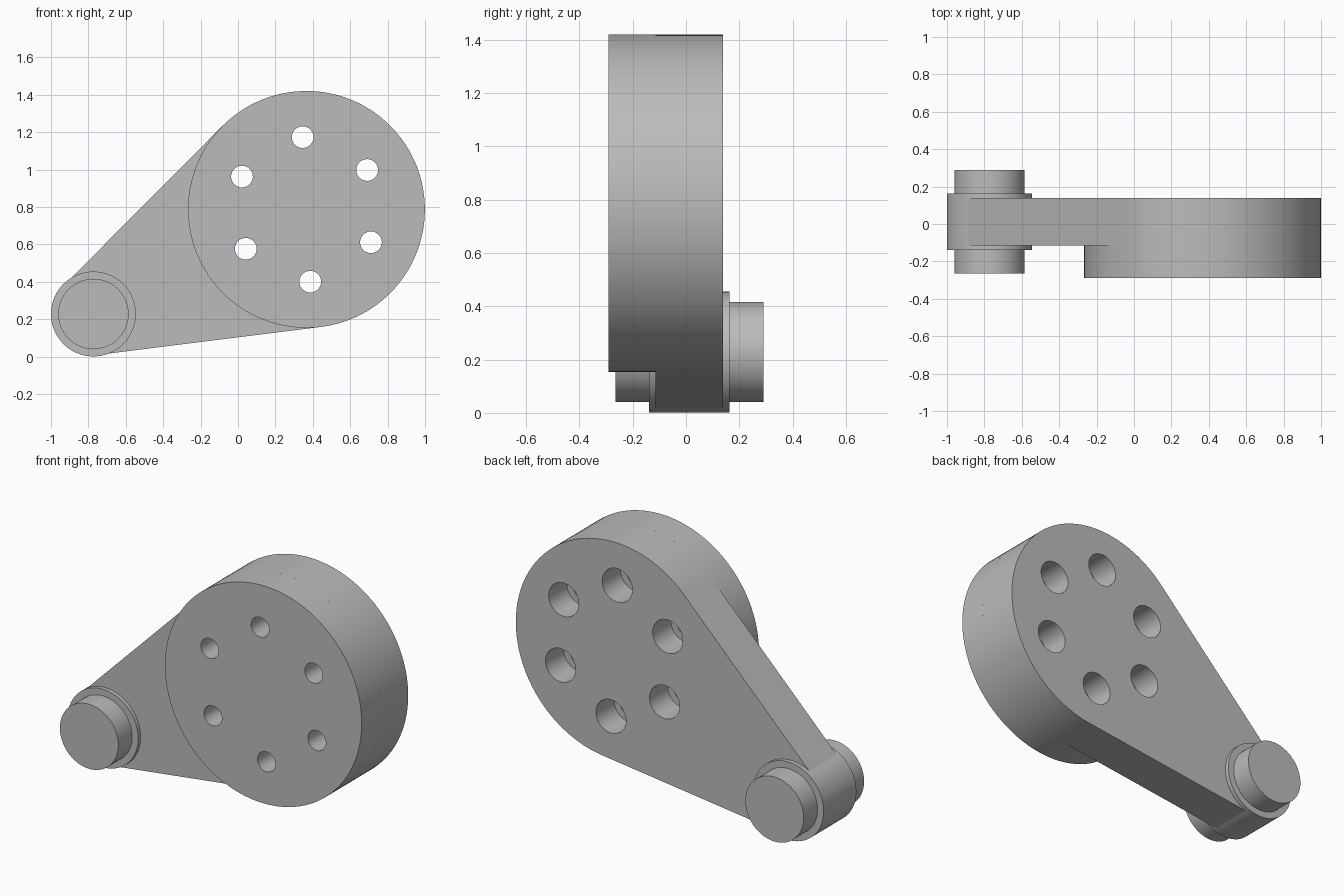
import bpy, bmesh
from math import cos, sin, acos, atan2, hypot, radians, tau

if "Cube" in bpy.data.objects:
    bpy.data.objects.remove(bpy.data.objects["Cube"], do_unlink=True)

grey = bpy.data.materials.new("plain grey")
grey.use_nodes = True
grey.diffuse_color = (0.5, 0.5, 0.5, 1)
grey.node_tree.nodes["Principled BSDF"].inputs["Base Color"].default_value = grey.diffuse_color

BIG, BIG_R = (0.366, 0.787), 0.633
SMALL, ARM_R, BOSS_R = (-0.773, 0.228), 0.22, 0.227
FRONT, STEP, BACK = -0.29, -0.115, 0.138


def arc(centre, r, start, end, n):
    """Points on an arc in the x-z plane, both ends included."""
    angles = [start + (end - start) * i / n for i in range(n + 1)]
    return [(centre[0] + r * cos(a), centre[1] + r * sin(a)) for a in angles]


def circle(centre, r, n=96):
    return arc(centre, r, 0, tau, n)[:-1]


def prism(name, outlines, y0, y1):
    """Extrude x-z outlines from y0 to y1."""
    bm = bmesh.new()
    for outline in outlines:
        face = bm.faces.new([bm.verts.new((x, y0, z)) for x, z in outline])
        new = bmesh.ops.extrude_face_region(bm, geom=[face], use_keep_orig=True)["geom"]
        verts = [v for v in new if isinstance(v, bmesh.types.BMVert)]
        bmesh.ops.translate(bm, verts=verts, vec=(0, y1 - y0, 0))
    bmesh.ops.recalc_face_normals(bm, faces=bm.faces)
    mesh = bpy.data.meshes.new(name)
    bm.to_mesh(mesh)
    bm.free()
    mesh.materials.append(grey)
    ob = bpy.data.objects.new(name, mesh)
    bpy.context.collection.objects.link(ob)
    return ob


def activate(ob):
    bpy.ops.object.select_all(action="DESELECT")
    ob.select_set(True)
    bpy.context.view_layer.objects.active = ob


def cut(ob, cutter):
    mod = ob.modifiers.new("holes", "BOOLEAN")
    mod.operation, mod.solver, mod.object = "DIFFERENCE", "EXACT", cutter
    activate(ob)
    bpy.ops.object.modifier_apply(modifier=mod.name)


# Arm outline: two arcs joined by their common tangents
dx, dz = BIG[0] - SMALL[0], BIG[1] - SMALL[1]
axis = atan2(dz, dx)
spread = acos((ARM_R - BIG_R) / hypot(dx, dz))
outline = arc(BIG, BIG_R, axis - spread, axis + spread, 80)
outline += arc(SMALL, ARM_R, axis + spread, axis + tau - spread, 40)
arm = prism("arm", [outline], STEP, BACK)

# Round housing in front of the arm's wide end
housing = prism("housing", [circle(BIG, BIG_R, 128)], FRONT, STEP)

# Pivot boss and the pin through it
boss = prism("pivot_boss", [circle(SMALL, BOSS_R)], -0.138, 0.163)
pin = prism("pivot_pin", [circle(SMALL, 0.188)], -0.265, 0.29)

# Six bolt holes, counterbored from the back
centres = [arc(BIG, 0.387, radians(93 + 60 * i), 0, 1)[0] for i in range(6)]
bolts = prism("bolt_hole_cutter", [circle(c, 0.058, 40) for c in centres], -0.4, 0.3)
bores = prism("counterbore_cutter", [circle(c, 0.097, 48) for c in centres], -0.03, 0.3)
cut(housing, bolts)
cut(arm, bolts)
cut(arm, bores)
for cutter in (bolts, bores):
    bpy.data.objects.remove(cutter, do_unlink=True)

for ob in (arm, housing, boss, pin):
    activate(ob)
    bpy.ops.object.shade_smooth_by_angle(angle=radians(30))
